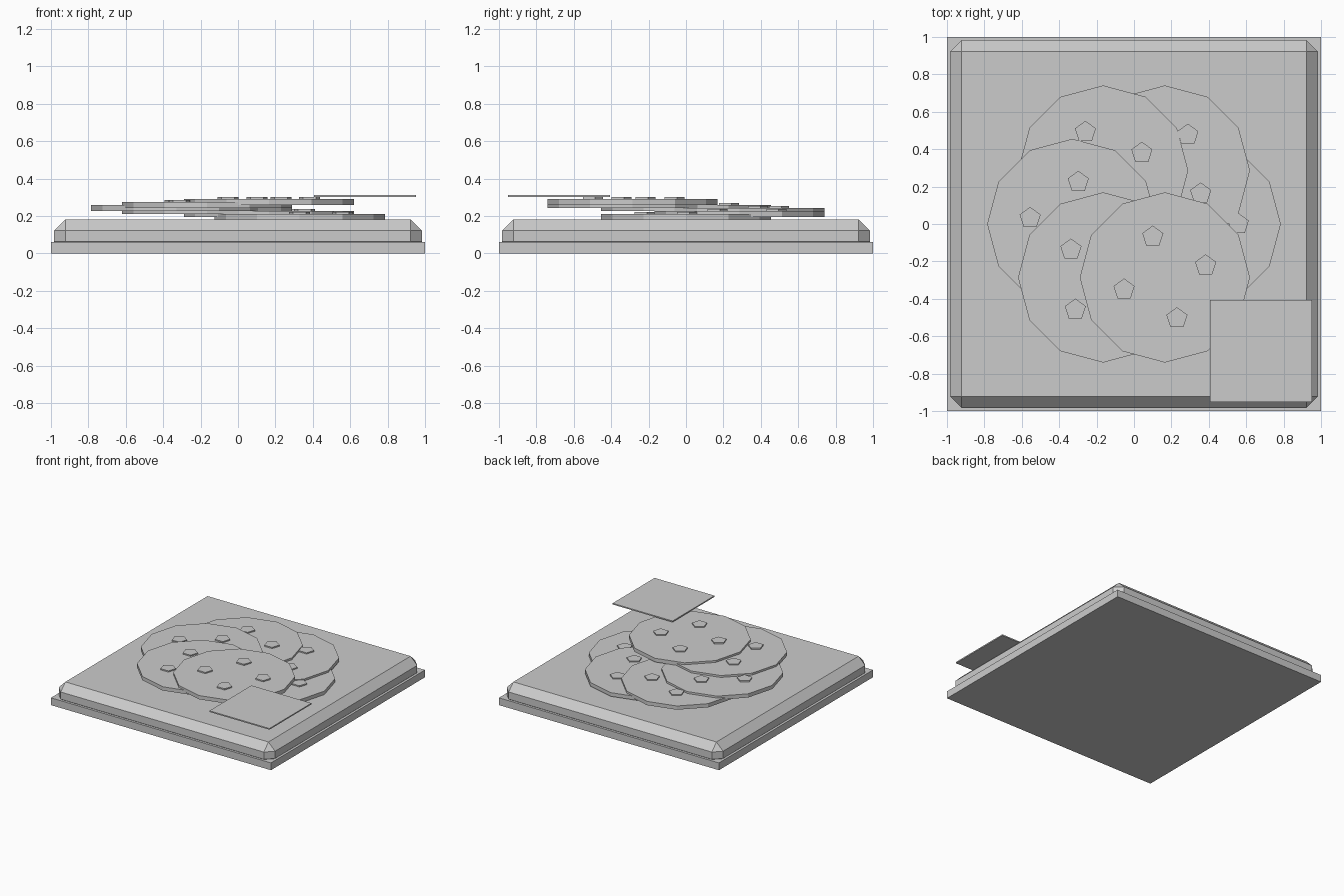
import bpy, math

if "Cube" in bpy.data.objects:
    bpy.data.objects.remove(bpy.data.objects["Cube"])


def box(name, center, size):
    bpy.ops.mesh.primitive_cube_add(size=1, location=center)
    ob = bpy.context.object
    ob.name = name
    ob.scale = size
    bpy.ops.object.transform_apply(location=False, rotation=False, scale=True)
    return ob


def prism(name, sides, radius, bottom, top, x, y):
    # Blender's circle starts with a corner pointing along +y
    bpy.ops.mesh.primitive_cylinder_add(vertices=sides, radius=radius, depth=top - bottom,
                                        location=(x, y, (top + bottom) / 2))
    bpy.context.object.name = name


# Tray: square base slab and chamfered block
box("base_slab", (0, 0, 0.03), (2, 2, 0.06))
block = box("chamfered_block", (0, 0, 0.0925), (1.966, 1.966, 0.179))
bevel = block.modifiers.new("chamfer", 'BEVEL')
bevel.width = 0.06
bevel.segments = 1

# Six overlapping cookies rising in a ring, each with four chips
RADIUS = 0.455
for i in range(6):
    a = i * math.pi / 3
    cx, cy = 0.33 * math.cos(a), 0.33 * math.sin(a)
    z = 0.18 + 0.016 * i
    prism(f"cookie_{i + 1}", 12, RADIUS, z, z + 0.031, cx, cy)
    for j in range(4):
        b = i + j * math.pi / 2
        prism(f"chip_{i + 1}_{j + 1}", 5, 0.059, z + 0.021, z + 0.041,
              cx + RADIUS / 2 * math.cos(b), cy + RADIUS / 2 * math.sin(b))

# Thin square card above the front right corner
box("card", (0.68, -0.68, 0.307), (0.545, 0.545, 0.01))
